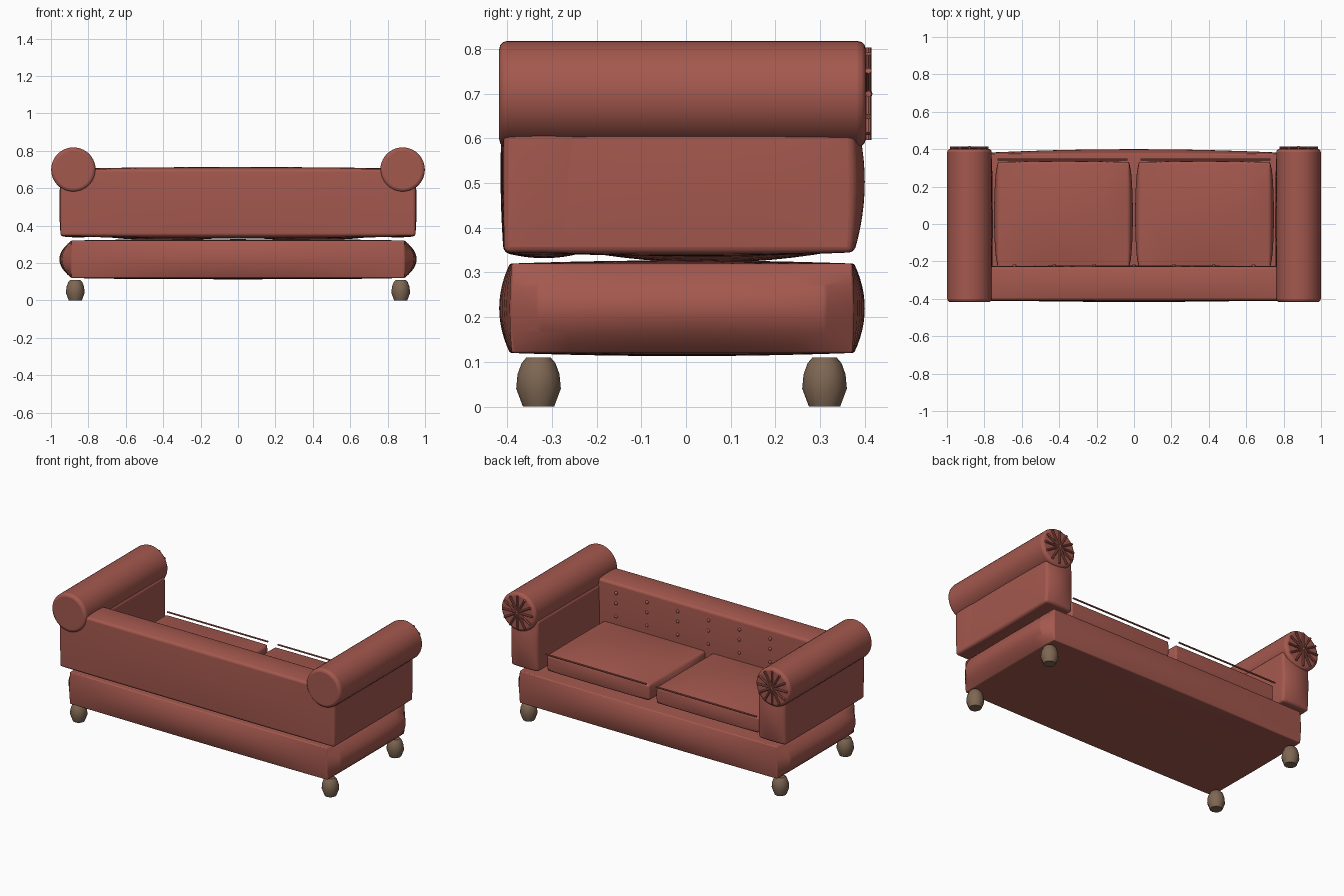
import bpy, bmesh, math
from mathutils import Matrix

if "Cube" in bpy.data.objects:
    bpy.data.objects.remove(bpy.data.objects["Cube"])


def material(name, rgb):
    m = bpy.data.materials.new(name)
    m.diffuse_color = (*rgb, 1)
    m.use_nodes = True
    m.node_tree.nodes["Principled BSDF"].inputs["Base Color"].default_value = m.diffuse_color
    return m


FABRIC = material("red_fabric", (0.37, 0.098, 0.076))
WOOD = material("brown_wood", (0.21, 0.135, 0.085))


def finish(bm, name, mat, bevel=0.0, angle=35):
    bmesh.ops.recalc_face_normals(bm, faces=bm.faces)
    me = bpy.data.meshes.new(name)
    bm.to_mesh(me)
    bm.free()
    ob = bpy.data.objects.new(name, me)
    bpy.context.collection.objects.link(ob)
    me.materials.append(mat)
    if bevel:
        mod = ob.modifiers.new("rounded_edges", 'BEVEL')
        mod.width, mod.segments = bevel, 3
        mod.limit_method, mod.angle_limit = 'ANGLE', math.radians(30)
    bpy.ops.object.select_all(action='DESELECT')
    ob.select_set(True)
    bpy.context.view_layer.objects.active = ob
    bpy.ops.object.shade_smooth_by_angle(angle=math.radians(angle))
    return ob


def padded_box(name, lo, hi, bulge, bevel, fullness=0.6):
    """Box whose faces swell outwards while its corners stay put."""
    bm = bmesh.new()
    bmesh.ops.create_cube(bm, size=2)
    bmesh.ops.subdivide_edges(bm, edges=bm.edges[:], cuts=11, use_grid_fill=True)
    for v in bm.verts:
        u = v.co.copy()
        w = [max(0.0, 1 - c * c) for c in u]
        # x faces stay full along y, y faces swell a little along their edges
        swell = (w[1] ** fullness * w[2],
                 0.15 * (w[2] + w[0]) + 0.7 * w[2] * w[0],
                 w[0] ** 0.6 * w[1])
        for i in range(3):
            v.co[i] = (lo[i] + hi[i]) / 2 + u[i] * ((hi[i] - lo[i]) / 2 + bulge[i] * swell[i])
    return finish(bm, name, FABRIC, bevel)


def rod(bm, centre, length, radius, axis, spin=0.0, sides=8):
    turn = {'X': Matrix.Rotation(math.pi / 2, 4, 'Y'), 'Y': Matrix.Rotation(math.pi / 2, 4, 'X')}[axis]
    bmesh.ops.create_cone(bm, cap_ends=True, segments=sides, radius1=radius, radius2=radius, depth=length,
                          matrix=Matrix.Translation(centre) @ Matrix.Rotation(spin, 4, 'Y') @ turn)


# base and full-width backrest
padded_box("base", (-0.89, -0.39, 0.12), (0.89, 0.372, 0.32), (0.065, 0.028, 0.007), 0.005, 0.2)
padded_box("backrest", (-0.948, -0.407, 0.345), (0.948, -0.229, 0.70), (0.006, 0.008, 0.013), 0.012)

# buttons on the inside of the backrest
bm = bmesh.new()
for row, z in enumerate((0.645, 0.582, 0.50)):
    for i in range(7):
        bmesh.ops.create_uvsphere(bm, u_segments=10, v_segments=6, radius=0.010,
                                  matrix=Matrix.Translation(((i - 3) * 0.213, -0.223, z)))
finish(bm, "backrest_buttons", FABRIC)

for side, s in (("left", -1), ("right", 1)):
    # padded arm
    xs = sorted((s * 0.762, s * 0.948))
    padded_box(side + "_arm", (xs[0], -0.37, 0.345), (xs[1], 0.372, 0.66), (0.007, 0.028, 0.008), 0.012)

    # rolled arm top
    bm = bmesh.new()
    rod(bm, (s * 0.88, -0.008, 0.699), 0.82, 0.119, 'Y', sides=40)
    finish(bm, side + "_arm_roll", FABRIC, 0.018)

    # pleated rosette on the roll end
    bm = bmesh.new()
    for i in range(12):
        a = i * math.tau / 12
        rod(bm, (s * 0.88 + 0.053 * math.cos(a), 0.408, 0.70 - 0.053 * math.sin(a)), 0.1, 0.007, 'X', a, 8)
    bmesh.ops.create_uvsphere(bm, u_segments=12, v_segments=8, radius=0.012,
                              matrix=Matrix.Translation((s * 0.88, 0.405, 0.70)))
    finish(bm, side + "_rosette", FABRIC)

    # seat cushion with a piping rod along its front edge
    xs = sorted((s * 0.026, s * 0.728))
    padded_box(side + "_cushion", (xs[0], -0.232, 0.347), (xs[1], 0.33, 0.447), (0.02, 0.008, 0.025), 0.022)
    bm = bmesh.new()
    rod(bm, (s * 0.382, 0.345, 0.457), 0.695, 0.005, 'X')
    finish(bm, side + "_cushion_piping", FABRIC)

    # turned feet
    profile = [(0.035, 0.0), (0.050, 0.04), (0.047, 0.072), (0.038, 0.097), (0.027, 0.11)]
    for end, y in (("back", -0.33), ("front", 0.31)):
        bm = bmesh.new()
        rings = [[bm.verts.new((s * 0.87 + r * math.cos(k * math.tau / 12), y + r * math.sin(k * math.tau / 12), z))
                  for k in range(12)] for r, z in profile]
        for a, b in zip(rings, rings[1:]):
            for k in range(12):
                n = (k + 1) % 12
                bm.faces.new((a[k], a[n], b[n], b[k]))
        bm.faces.new(rings[0])
        bm.faces.new(rings[-1])
        finish(bm, f"{side}_{end}_foot", WOOD)
